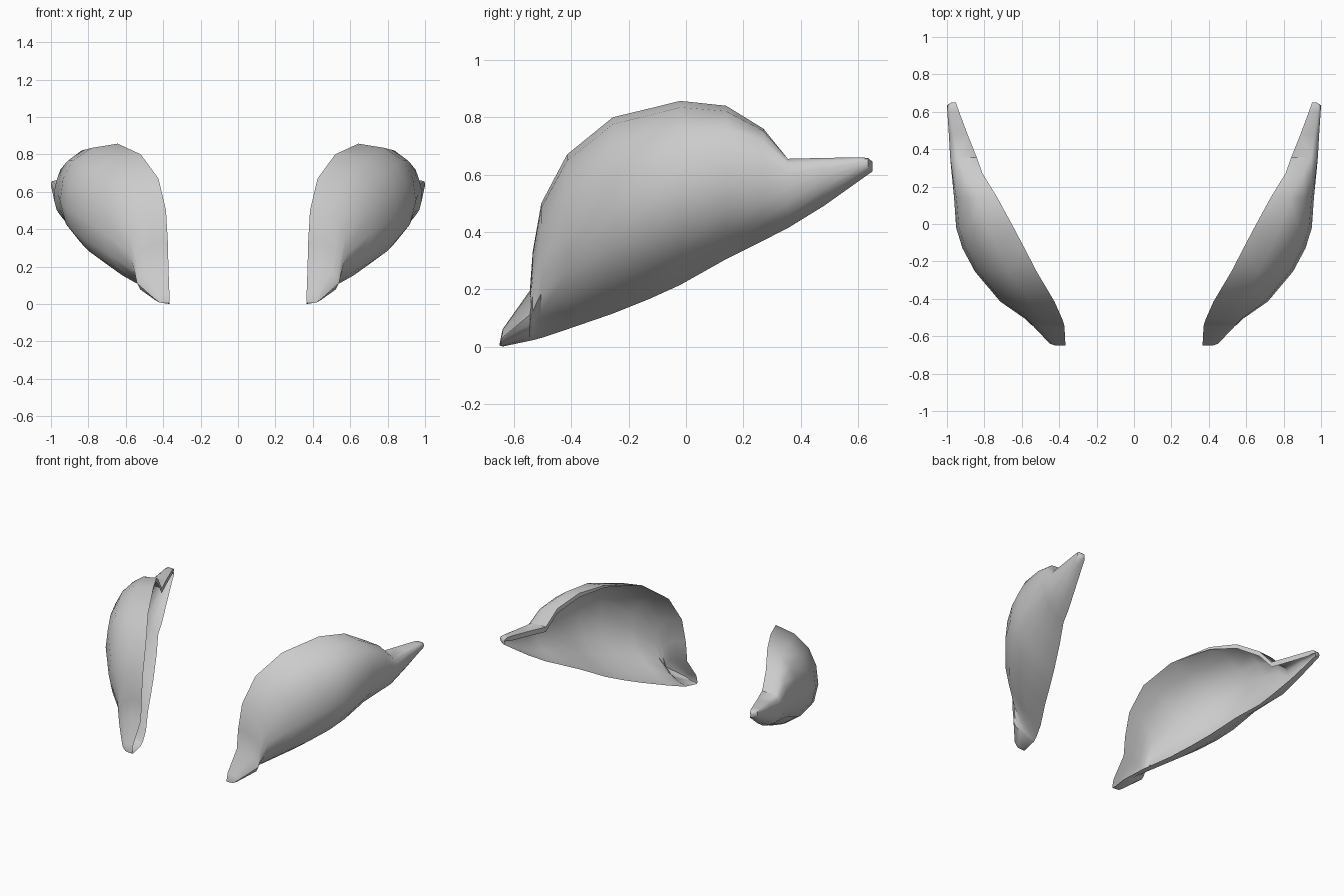
import bpy, bmesh

if "Cube" in bpy.data.objects:
    bpy.data.objects.remove(bpy.data.objects["Cube"])

# Stations along the shell: y, inner rim x, outermost x, lower z, upper z
STATIONS = [
    (-.65, .366, .42, .004, .012),
    (-.64, .367, .45, .00, .06),
    (-.545, .372, .54, .02, .195),
    (-.535, .375, .555, .022, .33),
    (-.505, .385, .585, .03, .50),
    (-.415, .425, .715, .06, .67),
    (-.255, .52, .85, .115, .80),
    (-.13, .585, .917, .165, .83),
    (-.02, .643, .951, .215, .857),
    (.14, .73, .962, .305, .84),
    (.27, .81, .975, .37, .76),
    (.355, .84, .983, .413, .655),
    (.48, .89, .99, .49, .658),
    (.60, .935, .998, .575, .66),
    (.635, .947, 1.0, .60, .658),
    (.65, .953, .975, .61, .645),
]

# Cross-sections as (depth fraction, height fraction), bottom rim to top rim
BULGE = [(0, 0), (.3, .055), (.65, .18), (.9, .33), (1, .52),
         (.95, .71), (.78, .86), (.45, .965), (0, 1)]
TAIL = [(0, 0), (.35, .06), (.68, .18), (.9, .36), (1, .58),
        (1, .78), (.93, .93), (.75, 1), (0, 1)]


def section(y, rim, outer, low, high):
    """Points of one cross-section, blending to the squarer tail shape."""
    k = min(1, max(0, (y - .2) / .155))
    h = high - low
    pts = []
    for (u0, w0), (u1, w1) in zip(BULGE, TAIL):
        u, w = u0 + (u1 - u0) * k, w0 + (w1 - w0) * k
        pts.append((rim + (outer - rim) * u, y, low + h * w))
    # narrow lip turned down along the rear part of the upper rim
    lip = min(.035, .4 * h) * min(1, max(.02, (y + .2) / .4))
    pts.append((rim + .002, y, high - lip))
    return pts


# Curved lens shell, mirrored to the other side
bm = bmesh.new()
rows = [[bm.verts.new(p) for p in section(*s)] for s in STATIONS]
for a, b in zip(rows, rows[1:]):
    for j in range(len(a) - 1):
        bm.faces.new((a[j], b[j], b[j + 1], a[j + 1]))
# close the two small ends
bm.faces.new(rows[0])
bm.faces.new(rows[-1][::-1])
mesh = bpy.data.meshes.new("headlight_lenses")
bm.to_mesh(mesh)
bm.free()

lenses = bpy.data.objects.new("headlight_lenses", mesh)
bpy.context.collection.objects.link(lenses)
bpy.context.view_layer.objects.active = lenses
lenses.select_set(True)
bpy.ops.object.shade_smooth_by_angle(angle=0.75)
mirror = lenses.modifiers.new("mirror", 'MIRROR')
mirror.use_mirror_merge = False
